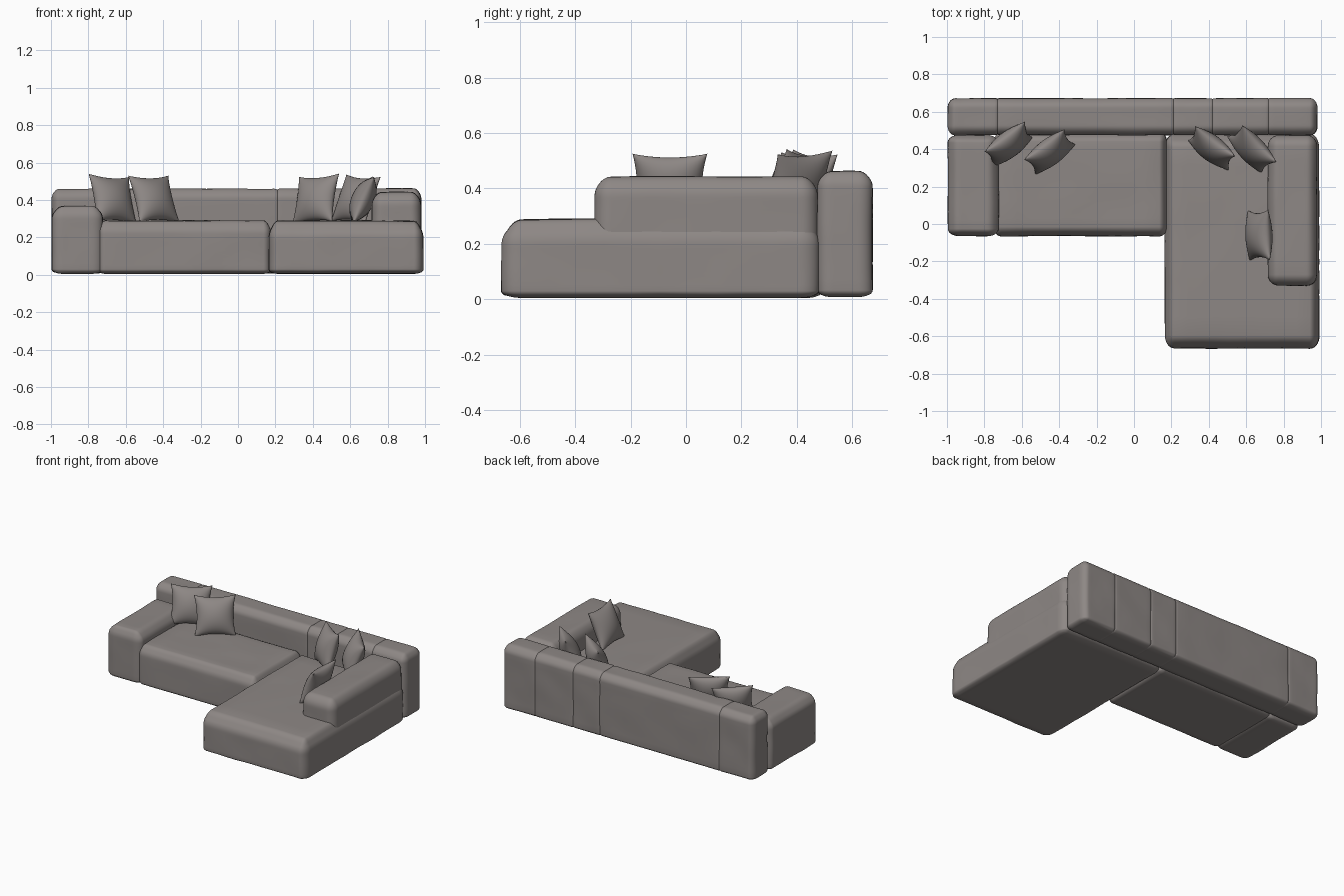
import bpy, bmesh, math
from mathutils import Vector, Matrix, noise

if "Cube" in bpy.data.objects:
    bpy.data.objects.remove(bpy.data.objects["Cube"])

fabric = bpy.data.materials.new("taupe_fabric")
fabric.diffuse_color = (0.27, 0.245, 0.235, 1)
fabric.use_nodes = True
fabric.node_tree.nodes["Principled BSDF"].inputs["Base Color"].default_value = fabric.diffuse_color


def finish(bm, name):
    bmesh.ops.recalc_face_normals(bm, faces=bm.faces)
    for f in bm.faces:
        f.smooth = True
    me = bpy.data.meshes.new(name)
    bm.to_mesh(me)
    bm.free()
    me.materials.append(fabric)
    ob = bpy.data.objects.new(name, me)
    bpy.context.collection.objects.link(ob)
    return ob


def spread(p, half, r):
    """Map -1..1 to a length, packing half of the points into the rounded ends."""
    a = abs(p)
    if a <= 0.5:
        return math.copysign(a * 2 * (half - r), p), 0.0
    return math.copysign(half - r, p), math.copysign(math.tan((a - 0.5) * math.pi / 2), p)


def upholstered(name, lo, hi, rx=0.04, ry=0.04, rtop=0.06, rbot=0.025, crown=0.0, wrinkle=0.004):
    """Soft box with rounded edges, a crowned top and slight fabric unevenness."""
    lo, hi = Vector(lo), Vector(hi)
    mid, half = (lo + hi) / 2, (hi - lo) / 2
    bm = bmesh.new()
    bmesh.ops.create_cube(bm, size=2)
    bmesh.ops.subdivide_edges(bm, edges=bm.edges[:], cuts=19, use_grid_fill=True)
    for v in bm.verts:
        u = v.co.copy()
        rz = rtop if u.z > 0 else rbot
        r = (rx, ry, rz)
        parts = [spread(u[i], half[i], r[i]) for i in range(3)]
        d = Vector([p[1] for p in parts]).normalized()
        co = mid + Vector([parts[i][0] + d[i] * r[i] for i in range(3)])
        n = d.copy()
        if u.z > 0:
            co.z += crown * (1 - u.x ** 4) * (1 - u.y ** 4) * max(0, d.z)
        if u.z > -0.9:
            co += n * wrinkle * noise.noise(co * 6)
        v.co = co
    return finish(bm, name)


# Seats
upholstered("main_seat", (-0.75, -0.065, 0.005), (0.175, 0.49, 0.278), ry=0.05, crown=0.012)
upholstered("chaise_seat", (0.165, -0.665, 0.005), (0.99, 0.48, 0.27), rx=0.05, ry=0.07,
            rtop=0.075, crown=0.02)

# Arms
upholstered("left_arm", (-0.995, -0.065, 0.005), (-0.725, 0.475, 0.358), rx=0.06, crown=0.01)
upholstered("right_arm", (0.715, -0.33, 0.18), (0.978, 0.475, 0.438), rx=0.055, ry=0.06, rtop=0.07,
            crown=0.004)

# Backrest: overlapping panels leave shallow seams
seams = [-0.97, -0.73, 0.21, 0.42, 0.72, 0.955]
for i, (a, b) in enumerate(zip(seams, seams[1:])):
    upholstered(f"backrest_panel_{i + 1}", (a - 0.025, 0.475, 0.008), (b + 0.025, 0.672, 0.455),
                ry=0.05, rtop=0.05, crown=0.006)


def pillow(name, loc, turn, lean, roll=0, size=0.135, thick=0.062):
    """Square throw pillow with pointed corners and a pinched rim."""
    bm = bmesh.new()
    n = 18
    for side in (-1, 1):
        g = bmesh.ops.create_grid(bm, x_segments=n, y_segments=n, size=1)
        for v in g["verts"]:
            u, w = math.sin(v.co.x * math.pi / 2), math.sin(v.co.y * math.pi / 2)
            puff = max(0, (1 - u * u) * (1 - w * w)) ** 0.55
            v.co = Vector((size * u * (1 - 0.13 * (1 - w * w)), side * thick * puff,
                           size * w * (1 - 0.13 * (1 - u * u))))
    bmesh.ops.remove_doubles(bm, verts=bm.verts, dist=0.0005)
    m = (Matrix.Translation(loc) @ Matrix.Rotation(math.radians(turn), 4, 'Z')
         @ Matrix.Rotation(math.radians(-lean), 4, 'X') @ Matrix.Rotation(math.radians(roll), 4, 'Y'))
    bmesh.ops.transform(bm, matrix=m, verts=bm.verts)
    return finish(bm, name)


# Throw pillows: two in the left corner, two in the right, one against the right arm
pillow("pillow_left_back", (-0.67, 0.425, 0.405), 38, 20, 4)
pillow("pillow_left_front", (-0.45, 0.385, 0.405), 37, 22)
pillow("pillow_right_front", (0.415, 0.405, 0.405), -38, 18, -4)
pillow("pillow_right_back", (0.63, 0.40, 0.405), -46, 22, 3)
pillow("pillow_arm", (0.668, -0.06, 0.402), -88, 24)
